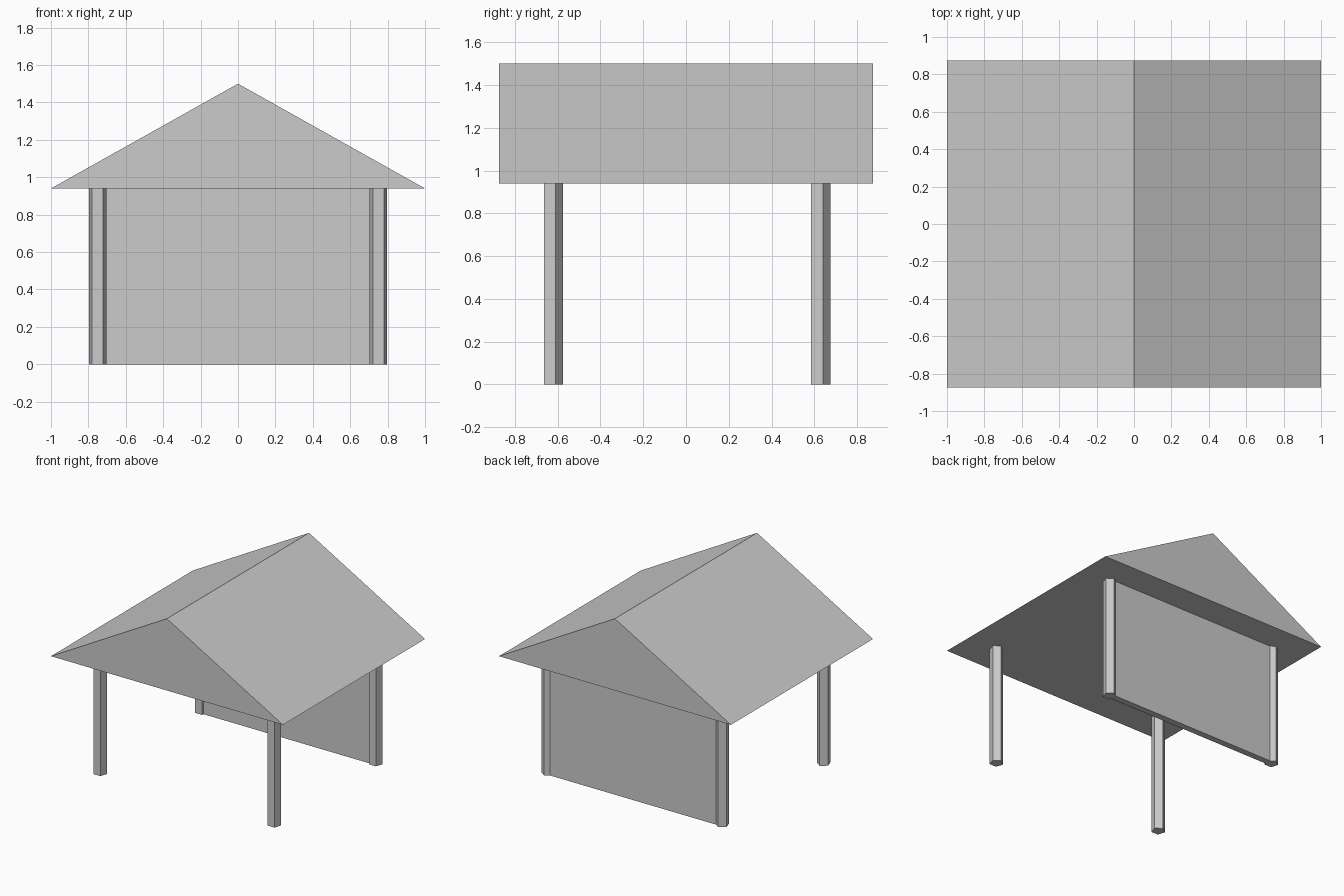
import bpy
import bmesh
from math import cos, sin, tau
from mathutils import Vector

if "Cube" in bpy.data.objects:
    bpy.data.objects.remove(bpy.data.objects["Cube"], do_unlink=True)

GREY = (0.6, 0.6, 0.6, 1.0)
grey = bpy.data.materials.new("plain grey")
grey.use_nodes = True
grey.diffuse_color = GREY
grey.node_tree.nodes["Principled BSDF"].inputs["Base Color"].default_value = GREY

EAVES, RIDGE = 0.94, 1.5
POST_X, POST_Y = 0.75, 0.625


def prism(name, outline, direction):
    """Flat outline extruded along a direction into a closed solid."""
    bm = bmesh.new()
    base = bm.faces.new([bm.verts.new(p) for p in outline])
    extruded = bmesh.ops.extrude_face_region(bm, geom=[base], use_keep_orig=True)
    moved = [v for v in extruded["geom"] if isinstance(v, bmesh.types.BMVert)]
    bmesh.ops.translate(bm, verts=moved, vec=Vector(direction))
    bmesh.ops.recalc_face_normals(bm, faces=bm.faces)
    mesh = bpy.data.meshes.new(name)
    bm.to_mesh(mesh)
    bm.free()
    mesh.materials.append(grey)
    obj = bpy.data.objects.new(name, mesh)
    bpy.context.collection.objects.link(obj)
    return obj


# Solid gabled roof, ridge running front to back
prism("roof", [(-1, -0.875, EAVES), (1, -0.875, EAVES), (0, -0.875, RIDGE)], (0, 1.75, 0))

# Five-sided corner posts, each with a corner pointing to the back
for depth, sy in (("front", -1), ("back", 1)):
    for side, sx in (("left", 1), ("right", -1)):
        ring = [(sx * POST_X + 0.05 * sin(tau * i / 5),
                 sy * POST_Y + 0.05 * cos(tau * i / 5), 0) for i in range(5)]
        prism(f"{depth}_{side}_post", ring, (0, 0, EAVES))

# Back wall between the rear posts
wall = [(sx * POST_X, POST_Y + dy, 0)
        for sx, dy in ((-1, -0.025), (1, -0.025), (1, 0.025), (-1, 0.025))]
prism("back_wall", wall, (0, 0, EAVES))
